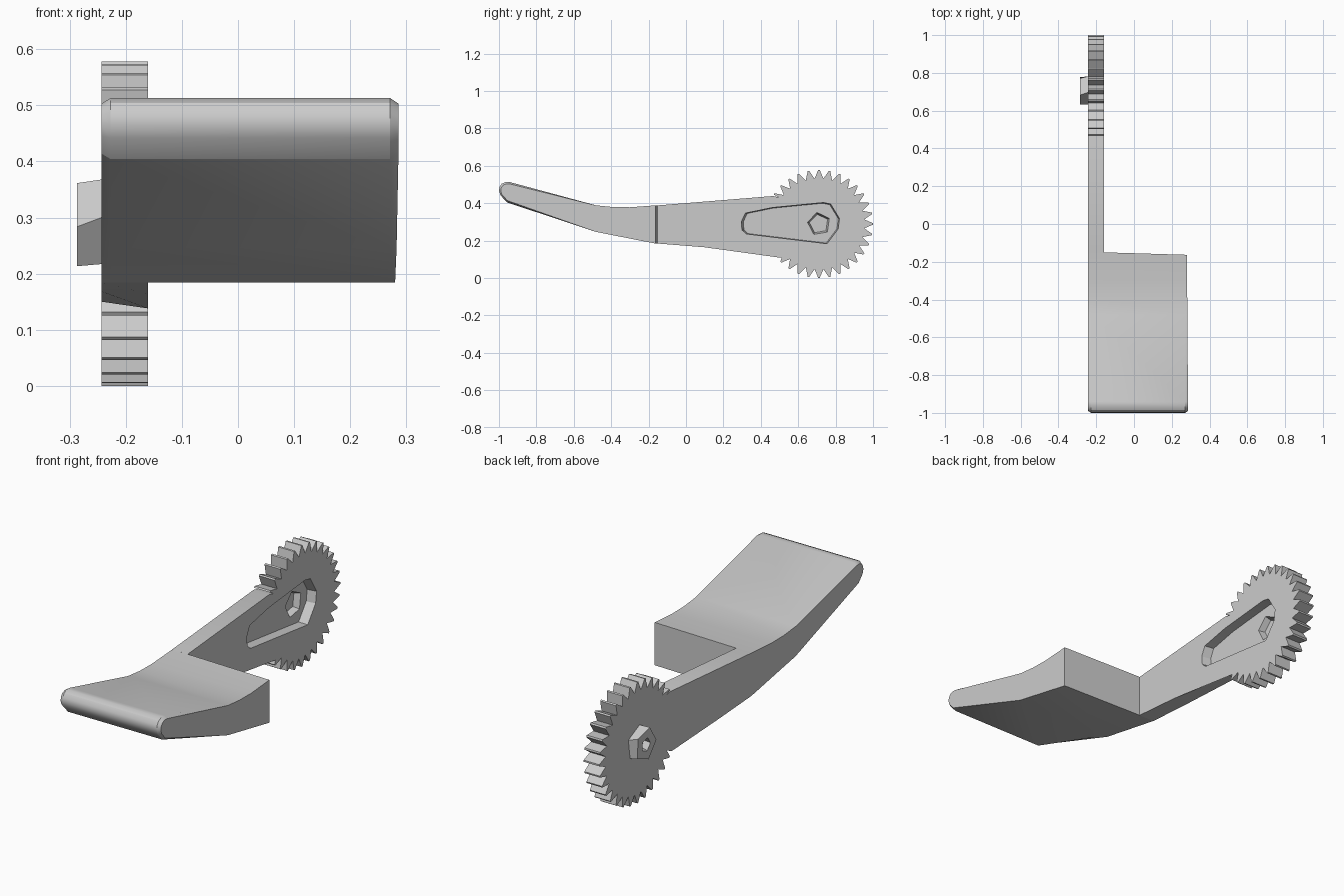
import bpy
import bmesh
from math import cos, sin, radians

if "Cube" in bpy.data.objects:
    bpy.data.objects.remove(bpy.data.objects["Cube"], do_unlink=True)

grey = bpy.data.materials.new("plain grey")
grey.use_nodes = True
COLOUR = (0.6, 0.6, 0.6, 1)
grey.diffuse_color = COLOUR
grey.node_tree.nodes["Principled BSDF"].inputs["Base Color"].default_value = COLOUR

AXLE = (0.711, 0.289)
LEFT, RIGHT = -0.243, -0.16


def loft(name, rings):
    """Closed solid through rings of (x, y, z) points, capped at both ends."""
    bm = bmesh.new()
    loops = [[bm.verts.new(p) for p in ring] for ring in rings]
    n = len(loops[0])
    for a, b in zip(loops, loops[1:]):
        for i in range(n):
            j = (i + 1) % n
            bm.faces.new((a[i], a[j], b[j], b[i]))
    bm.faces.new(loops[0][::-1])
    bm.faces.new(loops[-1])
    bmesh.ops.recalc_face_normals(bm, faces=bm.faces)
    mesh = bpy.data.meshes.new(name)
    bm.to_mesh(mesh)
    bm.free()
    mesh.materials.append(grey)
    obj = bpy.data.objects.new(name, mesh)
    bpy.context.collection.objects.link(obj)
    return obj


def at_x(x, outline):
    return [(x, y, z) for y, z in outline]


def pentagon(x, radius, turn):
    angles = [radians(turn + 72 * i) for i in range(5)]
    return at_x(x, [(AXLE[0] + radius * cos(a), AXLE[1] + radius * sin(a)) for a in angles])


def scaled(outline, centre, f):
    return [(centre[0] + (y - centre[0]) * f, centre[1] + (z - centre[1]) * f)
            for y, z in outline]


def cut(target, cutter):
    cutter.hide_render = True
    mod = target.modifiers.new("cut", "BOOLEAN")
    mod.operation, mod.solver, mod.object = "DIFFERENCE", "EXACT", cutter
    bpy.ops.object.select_all(action="DESELECT")
    bpy.context.view_layer.objects.active = target
    target.select_set(True)
    bpy.ops.object.modifier_apply(modifier=mod.name)
    bpy.data.objects.remove(cutter, do_unlink=True)


# Pedal pad: curved side profile with a rounded nose
profile = [(-0.15, 0.388), (-0.3, 0.378), (-0.39, 0.379), (-0.48, 0.388),
           (-0.94, 0.512), (-0.965, 0.513), (-0.985, 0.504), (-0.997, 0.487),
           (-1.0, 0.466), (-0.992, 0.442), (-0.957, 0.404),
           (-0.48, 0.246), (-0.15, 0.184)]


def pad_ring(x, shrink, slant=0.0):
    ring = []
    for y, z in profile:
        px = x
        if y < -0.9:
            y, z = scaled([(y, z)], (-0.945, 0.458), shrink)[0]
        else:
            px = x - slant * (y + 0.9)
        if y > -0.2:
            y -= 0.03 * (x - RIGHT)
            y = min(y, -0.147)
        ring.append((px, y, z))
    return ring


pad = loft("pedal_pad", [pad_ring(LEFT, 0.82), pad_ring(-0.227, 1),
                         pad_ring(0.271, 1), pad_ring(0.286, 0.82, 0.008)])

# Arm and toothed wheel share one outline
TEETH, TIP, ROOT = 32, 0.289, 0.243
STEP = 360 / TEETH
wheel = []
for i in range(-13, 14):
    for offset, radius in ((-0.5, ROOT), (-0.07, TIP), (0.07, TIP)):
        a = radians((i + offset) * STEP)
        wheel.append((AXLE[0] + radius * cos(a), AXLE[1] + radius * sin(a)))
arm_top = [(0.497, 0.43), (0.465, 0.438), (-0.15, 0.388)]
right_side = wheel + arm_top + [(-0.15, 0.184), (0.1, 0.164), (0.455, 0.138), (0.497, 0.165)]
left_side = wheel + arm_top + [(-0.15, 0.184), (0.1, 0.168), (0.455, 0.15), (0.497, 0.17)]
arm = loft("arm_and_toothed_wheel", [at_x(LEFT, left_side), at_x(RIGHT, right_side)])

# Teardrop pocket with sloping walls on the right face
pocket = [(0.293, 0.3), (0.315, 0.347), (0.46, 0.377), (0.735, 0.404), (0.775, 0.396),
          (0.822, 0.318), (0.815, 0.262), (0.755, 0.182), (0.7, 0.189),
          (0.32, 0.235), (0.297, 0.256)]
cut(arm, loft("pocket_cutter", [at_x(-0.205, scaled(pocket, (0.62, 0.29), 0.96)),
                                at_x(-0.15, pocket)]))
# Blind socket in the pocket floor
cut(arm, loft("socket_cutter", [pentagon(-0.235, 0.052, 100), pentagon(-0.195, 0.066, 100)]))

# Five-sided hub with a small hole in its end
hub = loft("hub", [pentagon(-0.287, 0.078, 112), pentagon(LEFT, 0.08, 100)])
cut(hub, loft("hub_hole_cutter", [pentagon(-0.3, 0.034, 112), pentagon(-0.255, 0.028, 100)]))

bpy.ops.object.select_all(action="DESELECT")
for obj in (pad, arm, hub):
    obj.select_set(True)
bpy.context.view_layer.objects.active = pad
bpy.ops.object.shade_smooth_by_angle(angle=radians(28))
